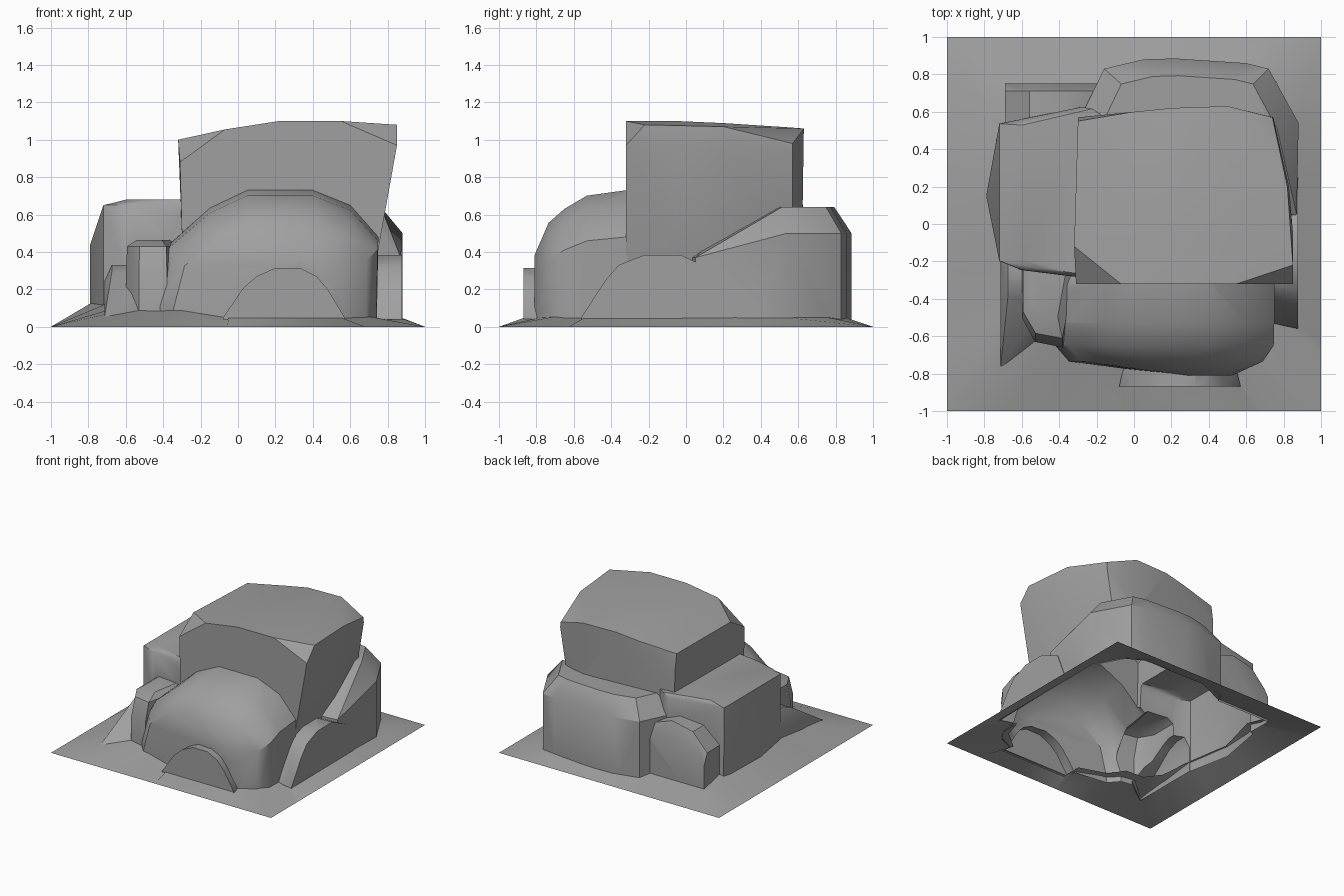
import bpy, bmesh, math
from mathutils.bvhtree import BVHTree

if "Cube" in bpy.data.objects:
    bpy.data.objects.remove(bpy.data.objects["Cube"])

rocks = []
BASE = -0.1
stone = bpy.data.materials.new("dark_stone")
stone.diffuse_color = (0.35, 0.35, 0.35, 1)
stone.use_nodes = True
stone.node_tree.nodes["Principled BSDF"].inputs["Base Color"].default_value = stone.diffuse_color


def rock(name, axis, profile, sections, extra=()):
    """Hull of a 2D profile repeated along an axis.
    section = (position, scale_u, scale_v, anchor_u, anchor_v)"""
    bm = bmesh.new()
    for t, su, sv, cu, cv in sections:
        for u, v in profile:
            u, v = cu + (u - cu) * su, cv + (v - cv) * sv
            bm.verts.new({'x': (t, u, v), 'y': (u, t, v), 'z': (u, v, t)}[axis])
    for p in extra:
        bm.verts.new(p)
    bmesh.ops.convex_hull(bm, input=bm.verts[:])
    bmesh.ops.delete(bm, geom=[v for v in bm.verts if not v.link_faces], context='VERTS')
    bmesh.ops.recalc_face_normals(bm, faces=bm.faces[:])
    me = bpy.data.meshes.new(name)
    bm.to_mesh(me)
    bm.free()
    me.materials.append(stone)
    ob = bpy.data.objects.new(name, me)
    bpy.context.collection.objects.link(ob)
    rocks.append(ob)


# Tall block on top, with clipped upper corners
rock("tall_rock", 'y',
     [(-0.29, 0.3), (-0.30, 0.5), (-0.31, 0.88), (-0.07, 1.055), (0.22, 1.1),
      (0.55, 1.1), (0.85, 0.97), (0.73, 0.3)],
     [(-0.32, 1, 1, 0, 0), (-0.05, 1, 1, 0, 0), (0.2, 0.975, 0.99, 0, 0),
      (0.57, 0.9, 0.968, -0.2, 0)],
     [(-0.32, -0.12, 1.0), (-0.30, 0.55, 0.99), (0.85, -0.22, 1.08), (0.82, 0.2, 1.07),
      (0.74, 0.57, 0.98), (0.0, 0.60, 1.03), (0.5, 0.63, 1.06), (0.2, 0.62, 1.06),
      (0.5, 0.62, 0.4), (0.0, 0.59, 0.4)])

# Rounded boulder at the front
rock("front_boulder", 'y',
     [(-0.44, BASE), (-0.44, 0.14), (-0.37, 0.44), (-0.15, 0.635), (0.05, 0.73),
      (0.4, 0.73), (0.6, 0.65), (0.75, 0.48), (0.74, BASE)],
     [(0.15, 0.6, 0.8, 0.2, BASE), (-0.32, 1, 1, 0, BASE), (-0.53, 1, 0.965, 0, BASE),
      (-0.65, 0.98, 0.88, 0.6, BASE), (-0.735, 0.87, 0.79, 0.28, BASE),
      (-0.81, 0.25, 0.58, 0.45, BASE)])

# Boulder on the left side
rock("left_boulder", 'z',
     [(-0.72, -0.2), (-0.72, 0.54), (-0.28, 0.63), (0.1, 0.4), (0.1, -0.2), (-0.28, -0.29),
      (-0.6, -0.25)],
     [(BASE - 0.01, 1, 1, 0, 0), (0.65, 1, 0.99, 0, 0.17), (0.68, 0.85, 0.97, 0.1, 0.17)],
     [(-0.79, 0.15, BASE - 0.01), (-0.79, 0.15, 0.44)])

# Boulder at the back, dropping toward the right side
rock("back_boulder", 'z',
     [(-0.3, 0.3), (-0.3, 0.54), (-0.16, 0.83), (0.05, 0.88), (0.22, 0.885),
      (0.6, 0.86), (0.72, 0.83), (0.88, 0.54)],
     [(BASE - 0.02, 1, 1, 0, 0), (0.5, 1, 1, 0, 0), (0.64, 0.8, 0.81, 0.3, 0.4)],
     [(x, y, z) for x, y in ((0.87, 0.05), (0.4, 0.0)) for z in (BASE - 0.02, 0.37)])

# Small block between the front and left boulders
rock("small_rock", 'z',
     [(-0.6, -0.22), (-0.3, -0.22), (-0.38, -0.66), (-0.53, -0.63), (-0.6, -0.5)],
     [(BASE - 0.03, 1, 1, 0, 0), (0.28, 1, 1, 0, 0), (0.43, 0.95, 0.88, -0.45, -0.25),
      (0.465, 0.6, 0.6, -0.45, -0.25)])

# Flat-faced arched slabs, one per side
rock("front_slab", 'y',
     [(-0.08, BASE - 0.04), (-0.08, 0.05), (0.03, 0.21), (0.1, 0.27), (0.2, 0.315), (0.33, 0.315),
      (0.42, 0.27), (0.48, 0.2), (0.57, 0.05), (0.57, BASE - 0.04)],
     [(-0.87, 1, 1, 0, 0), (-0.6, 0.8, 1, 0.25, 0)])
rock("right_slab", 'x',
     [(-0.56, BASE - 0.05), (-0.56, 0.05), (-0.43, 0.25), (-0.36, 0.33), (-0.22, 0.385),
      (-0.03, 0.385), (0.15, 0.3), (0.25, 0.05), (0.25, BASE - 0.05)],
     [(0.878, 1, 1, 0, 0), (0.5, 0.8, 1, -0.15, 0)])
rock("back_slab", 'y',
     [(-0.69, BASE - 0.06), (-0.69, 0.34), (-0.56, 0.48), (-0.37, 0.52), (-0.2, 0.46),
      (-0.15, BASE - 0.06)],
     [(0.75, 1, 0.8, 0, BASE), (0.71, 1, 1, 0, 0), (0.3, 0.98, 1, -0.4, 0)])
rock("left_slab", 'x',
     [(-0.78, BASE - 0.07), (-0.78, 0.08), (-0.52, 0.22), (-0.42, 0.29), (-0.3, 0.33),
      (-0.1, 0.33), (0.0, BASE - 0.07)],
     [(-0.715, 1, 0.8, -0.3, BASE), (-0.675, 0.8, 1, -0.3, BASE), (-0.45, 0.6, 1, -0.3, BASE)])

# Trim every rock to the part of its skin outside the others
cutters = []
for ob in rocks:
    c = bpy.data.objects.new("cutter_" + ob.name, ob.data)
    c.hide_render = True
    bpy.context.collection.objects.link(c)
    cutters.append(c)
for ob in rocks:
    for c in cutters:
        if c.name != "cutter_" + ob.name:
            m = ob.modifiers.new("trim", 'BOOLEAN')
            m.operation, m.solver, m.object = 'DIFFERENCE', 'EXACT', c
deps = bpy.context.evaluated_depsgraph_get()
trimmed = [bpy.data.meshes.new_from_object(ob.evaluated_get(deps)) for ob in rocks]
for ob, me in zip(rocks, trimmed):
    src = bmesh.new()
    src.from_mesh(ob.data)
    skin = BVHTree.FromBMesh(src)
    src.free()
    bm = bmesh.new()
    bm.from_mesh(me)
    bad = [f for f in bm.faces if skin.find_nearest(f.calc_center_median())[3] > 2e-3]
    bmesh.ops.delete(bm, geom=bad, context='FACES')
    bmesh.ops.bisect_plane(bm, geom=bm.verts[:] + bm.edges[:] + bm.faces[:],
                           plane_co=(0, 0, 0.04), plane_no=(0, 0, 1), clear_inner=True)
    bm.to_mesh(me)
    bm.free()
    ob.modifiers.clear()
    ob.data = me
for c in cutters:
    bpy.data.objects.remove(c)

# Ground skirt: square rim at z = 0 rising to the foot of the rocks
foot = [(-0.33, -0.70, 0.1), (-0.06, -0.72, 0.06), (-0.05, -0.86, 0.05), (0.55, -0.86, 0.05),
        (0.53, -0.78, 0.05), (0.67, -0.67, 0.06), (0.73, -0.5, 0.05), (0.86, -0.54, 0.05),
        (0.87, 0.25, 0.05), (0.87, 0.53, 0.05), (0.76, 0.76, 0.05), (0.6, 0.85, 0.05),
        (0.05, 0.87, 0.04), (-0.2, 0.74, 0.06), (-0.66, 0.74, 0.06), (-0.66, 0.66, 0.08),
        (-0.66, 0.54, 0.11), (-0.78, 0.15, 0.13), (-0.71, -0.2, 0.12), (-0.66, -0.45, 0.1),
        (-0.57, -0.57, 0.1), (-0.41, -0.58, 0.1)]
bm = bmesh.new()
pairs = []
for x, y, z in foot:
    k = max(abs(x), abs(y))
    pairs.append((bm.verts.new((x, y, z)), bm.verts.new((x / k, y / k, 0))))
for (a, b), (c, d) in zip(pairs, pairs[1:] + pairs[:1]):
    bm.faces.new((a, b, d, c))
me = bpy.data.meshes.new("ground_skirt")
bm.to_mesh(me)
bm.free()
me.materials.append(stone)
ground = bpy.data.objects.new("ground_skirt", me)
bpy.context.collection.objects.link(ground)

# Smooth shading with crisp ridges
for ob in rocks + [ground]:
    bpy.ops.object.select_all(action='DESELECT')
    ob.select_set(True)
    bpy.context.view_layer.objects.active = ob
    bpy.ops.object.shade_smooth_by_angle(angle=math.radians(34))
